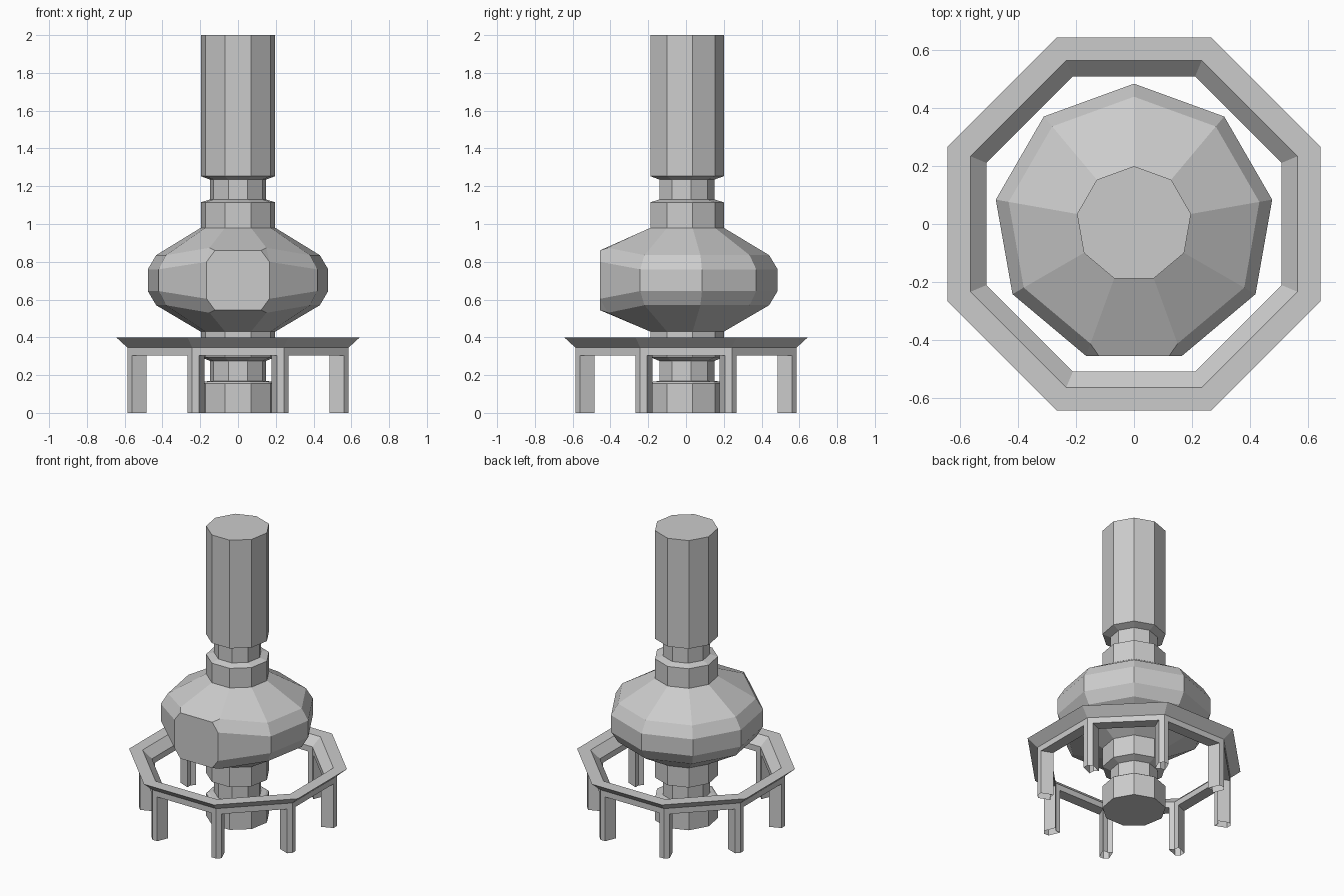
import bpy, bmesh, math

if "Cube" in bpy.data.objects:
    bpy.data.objects.remove(bpy.data.objects["Cube"])

SIDES = 9          # column and bulb
FRAME = 8          # stand
MID = 0.702        # mid height of the bulb

grey = bpy.data.materials.new("plain grey")
grey.diffuse_color = (0.6, 0.6, 0.6, 1)
grey.use_nodes = True
grey.node_tree.nodes["Principled BSDF"].inputs["Base Color"].default_value = grey.diffuse_color


def finish(bm, name):
    bmesh.ops.recalc_face_normals(bm, faces=bm.faces[:])
    mesh = bpy.data.meshes.new(name)
    bm.to_mesh(mesh)
    bm.free()
    mesh.materials.append(grey)
    ob = bpy.data.objects.new(name, mesh)
    bpy.context.collection.objects.link(ob)
    return ob


def make_rings(bm, profile, sides, start):
    """One ring of vertices per (radius, height) point."""
    step = 2 * math.pi / sides
    return [[bm.verts.new((r * math.cos(start + i * step),
                           r * math.sin(start + i * step), z))
             for i in range(sides)] for r, z in profile]


def bridge(bm, low, high, skip=None):
    n = len(low)
    for i in range(n):
        if i != skip:
            j = (i + 1) % n
            bm.faces.new((low[i], low[j], high[j], high[i]))


def column(name, profile, cap_ring):
    bm = bmesh.new()
    rings = make_rings(bm, profile, SIDES, math.pi / 2)
    for low, high in zip(rings, rings[1:]):
        bridge(bm, low, high)
    bm.faces.new(rings[cap_ring])
    return finish(bm, name)


# Columns with a narrow grooved neck each
column("lower_column", [(0.2, 0), (0.2, 0.155), (0.185, 0.165), (0.15, 0.17),
                        (0.15, 0.275), (0.2, 0.295), (0.2, 0.43)], 0)
column("upper_column", [(0.2, 0.98), (0.2, 1.115), (0.15, 1.13),
                        (0.15, 1.235), (0.2, 1.253), (0.2, 2.0)], -1)

# Bulb: faceted lathe with a flat octagonal face at the front
bm = bmesh.new()
profile = [(0.2, 0.43), (0.44, 0.57), (0.485, 0.645),
           (0.485, 0.76), (0.44, 0.835), (0.2, 0.98)]
rings = make_rings(bm, profile, SIDES, math.pi / 2)
L, R = 4, 5        # the two front columns of vertices
for ring, offset in zip(rings[1:5], (-0.172, -0.098, 0.098, 0.172)):
    for i in (L, R):
        ring[i].co.z = MID + offset
for low, high in zip(rings, rings[1:]):
    bridge(bm, low, high, skip=L)
flat_y = -0.485 * math.cos(math.pi / SIDES)
octagon = []
for end, outer, inner, s in ((0, 1, 2, -1), (5, 4, 3, 1)):
    left = bm.verts.new((-0.122, flat_y, MID + s * 0.158))
    right = bm.verts.new((0.122, flat_y, MID + s * 0.158))
    a, b, c = rings[end], rings[outer], rings[inner]
    bm.faces.new((a[L], b[L], left, right, b[R], a[R]))
    bm.faces.new((b[L], c[L], left))
    bm.faces.new((b[R], right, c[R]))
    part = [c[L], left, right, c[R]]
    octagon += part if s < 0 else part[::-1]
bm.faces.new(octagon)
finish(bm, "bulb")

# Octagonal stand ring; profile given as distances to the flats
bm = bmesh.new()
k = 1 / math.cos(math.pi / FRAME)
profile = [(0.645, 0.4), (0.565, 0.4), (0.51, 0.345), (0.51, 0.305),
           (0.585, 0.305), (0.585, 0.345)]
rings = make_rings(bm, [(d * k, z) for d, z in profile], FRAME, math.pi / FRAME)
for i, low in enumerate(rings):
    bridge(bm, low, rings[(i + 1) % len(rings)])
finish(bm, "stand_ring")

# Angled legs wrapping each corner of the ring, open at the foot
for n in range(FRAME):
    bm = bmesh.new()
    a = math.pi / FRAME + n * 2 * math.pi / FRAME
    outline = []
    for d, order in ((0.585, (-1, 0, 1)), (0.51, (1, 0, -1))):
        for s in order:
            t = a + s * (math.pi / 2 + math.pi / FRAME)
            w = 0.035 * abs(s)
            outline.append((d * k * math.cos(a) + w * math.cos(t),
                            d * k * math.sin(a) + w * math.sin(t)))
    foot, top = ([bm.verts.new((x, y, z)) for x, y in outline]
                 for z in (0, 0.305))
    bridge(bm, foot, top)
    finish(bm, f"leg_{n + 1}")
